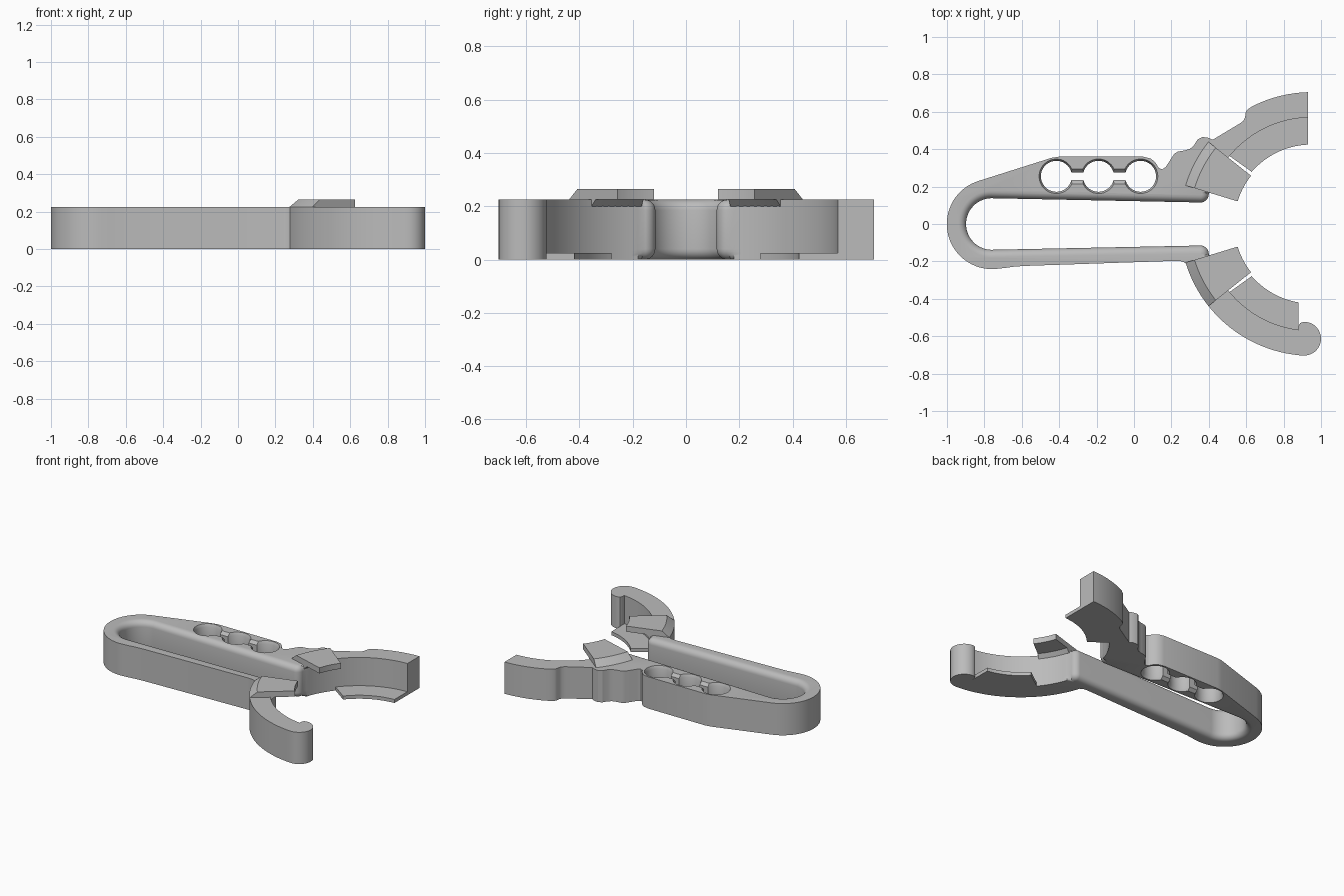
import bpy, bmesh
from math import cos, sin, asin, sqrt, radians, degrees
from mathutils import Vector

cube = bpy.data.objects.get("Cube")
if cube:
    bpy.data.objects.remove(cube, do_unlink=True)

grey = bpy.data.materials.new("grey_plastic")
grey.use_nodes = True
grey.diffuse_color = (0.5, 0.5, 0.5, 1)
grey.node_tree.nodes["Principled BSDF"].inputs["Base Color"].default_value = (0.5, 0.5, 0.5, 1)

H = 0.225                          # body height
RING = (0.95, 0)                   # centre of the gripping ring
R_OUT, R_WALL, R_LIP = 0.705, 0.57, 0.425


def arc(centre, r, a0, a1, n=16):
    """Points on an arc, angles in degrees."""
    steps = [radians(a0 + (a1 - a0) * i / n) for i in range(n + 1)]
    return [Vector((centre[0] + r * cos(a), centre[1] + r * sin(a))) for a in steps]


def pts(*pairs):
    return [Vector(p) for p in pairs]


def loft(name, levels):
    """Solid from (z, outline) levels with equal point counts."""
    bm = bmesh.new()
    rings = [[bm.verts.new((p.x, p.y, z)) for p in outline] for z, outline in levels]
    n = len(rings[0])
    for low, high in zip(rings, rings[1:]):
        for i in range(n):
            j = (i + 1) % n
            bm.faces.new((low[i], low[j], high[j], high[i]))
    bm.faces.new(rings[0][::-1])
    bm.faces.new(rings[-1])
    bmesh.ops.recalc_face_normals(bm, faces=bm.faces)
    mesh = bpy.data.meshes.new(name)
    bm.to_mesh(mesh)
    bm.free()
    mesh.materials.append(grey)
    obj = bpy.data.objects.new(name, mesh)
    bpy.context.collection.objects.link(obj)
    return obj


def smooth(obj):
    bpy.ops.object.select_all(action="DESELECT")
    bpy.context.view_layer.objects.active = obj
    obj.select_set(True)
    bpy.ops.object.shade_smooth_by_angle(angle=radians(30))


# Lower jaw: outer arc, rounded tip, inner wall
lower_jaw = (arc(RING, R_OUT, 197.5, 265, 24)
             + arc((0.91, -0.613), 0.09, -92, 92, 18)
             + pts((0.888, -0.53), (0.88, -0.545))
             + arc(RING, R_WALL, 263, 198.5, 24))

# Slot between the arms, whose rims are rounded
slot = (arc((0.355, -0.16), 0.045, 0, 88, 8)
        + arc((-0.76, 0), 0.138, 268, 92, 32)
        + arc((0.355, 0.16), 0.045, -88, 0, 8))

# Upper jaw, thumb notches and the wide arm
upper_jaw = (arc(RING, R_WALL, 161.5, 92, 24)
             + arc(RING, R_OUT, 91.6, 117, 12)
             + pts((0.605, 0.61), (0.597, 0.595), (0.594, 0.57), (0.585, 0.552),
                   (0.565, 0.537), (0.42, 0.45), (0.395, 0.462), (0.365, 0.465),
                   (0.34, 0.452), (0.32, 0.42), (0.3, 0.402), (0.27, 0.393),
                   (0.235, 0.387), (0.215, 0.375), (0.17, 0.305), (0.15, 0.292),
                   (0.132, 0.3), (0.115, 0.328), (0.09, 0.35), (0.05, 0.36),
                   (-0.4, 0.36), (-0.44, 0.354)))

# Rounded back end and the thin lower arm
back_end = (arc((-0.76, 0), 0.241, 107, 275, 32)
            + pts((-0.69, -0.235), (-0.64, -0.228), (-0.58, -0.224),
                  (0.22, -0.197), (0.25, -0.199), (0.268, -0.205)))

outline = lower_jaw + slot + upper_jaw + back_end
first, last = len(lower_jaw), len(lower_jaw) + len(slot)


def rim_offset(amount):
    """Outline with only the slot moved into the material."""
    result = []
    for i, p in enumerate(outline):
        if first <= i < last:
            t = (outline[i + 1] - outline[i - 1]).normalized()
            p = p + Vector((-t.y, t.x)) * amount
        result.append(p)
    return result


FILLET, STEPS = 0.04, 6
bottom = []
for k in range(STEPS + 1):
    a = radians(90 * k / STEPS)
    bottom.append((FILLET * (1 - cos(a)), FILLET * (1 - sin(a))))
profile = bottom + [(H - z, off) for z, off in reversed(bottom)]
body = loft("clip_body", [(z, rim_offset(off)) for z, off in profile])


# Three linked round holes with bevelled rims
def hole_outline(r, neck):
    a = degrees(asin(neck / r))
    xs = (-0.415, -0.19, 0.035)
    y = 0.255
    loop = arc((xs[0], y), r, a, 360 - a, 32)
    loop += arc((xs[1], y), r, 180 + a, 360 - a)
    loop += arc((xs[2], y), r, -180 + a, 180 - a, 32)
    return loop + arc((xs[1], y), r, a, 180 - a)


wide, narrow = hole_outline(0.095, 0.045), hole_outline(0.083, 0.021)
cutter = loft("hole_cutter", [(-0.005, wide), (0.02, narrow),
                              (H - 0.02, narrow), (H + 0.005, wide)])
cutter.hide_render = True
cut = body.modifiers.new("holes", "BOOLEAN")
cut.operation, cut.solver, cut.object = "DIFFERENCE", "EXACT", cutter
bpy.context.view_layer.objects.active = body
body.select_set(True)
bpy.ops.object.modifier_apply(modifier=cut.name)
bpy.data.objects.remove(cutter, do_unlink=True)
smooth(body)


def sector(r_in, r_out, a0, a1):
    return arc(RING, r_in, a0, a1) + arc(RING, r_out, a1, a0)


# Thin bottom lips inside each jaw
lower_lip = (arc(RING, R_LIP, 221, 260.3) + pts((0.88, -0.57))
             + arc(RING, R_WALL + 0.02, 262, 219.5))
upper_lip = (arc(RING, R_LIP, 139, 92.7) + pts((0.93, 0.57))
             + arc(RING, R_WALL + 0.02, 92, 140.5))
for name, shape in (("lower_jaw_lip", lower_lip), ("upper_jaw_lip", upper_lip)):
    smooth(loft(name, [(0, shape), (0.025, shape)]))

# Overhanging top tabs with a sloped outer edge
for name, a0, a1 in (("lower_jaw_tab", 197, 218.5), ("upper_jaw_tab", 163, 141.5)):
    smooth(loft(name, [(H, sector(0.414, R_OUT, a0, a1)),
                       (0.265, sector(0.414, 0.655, a0, a1))]))
    # Small support wedge below the tab
    smooth(loft(name + "_support", [(H - 0.025, sector(R_WALL, 0.6, a0, a1)),
                                    (H, sector(R_WALL - 0.025, 0.6, a0, a1))]))
